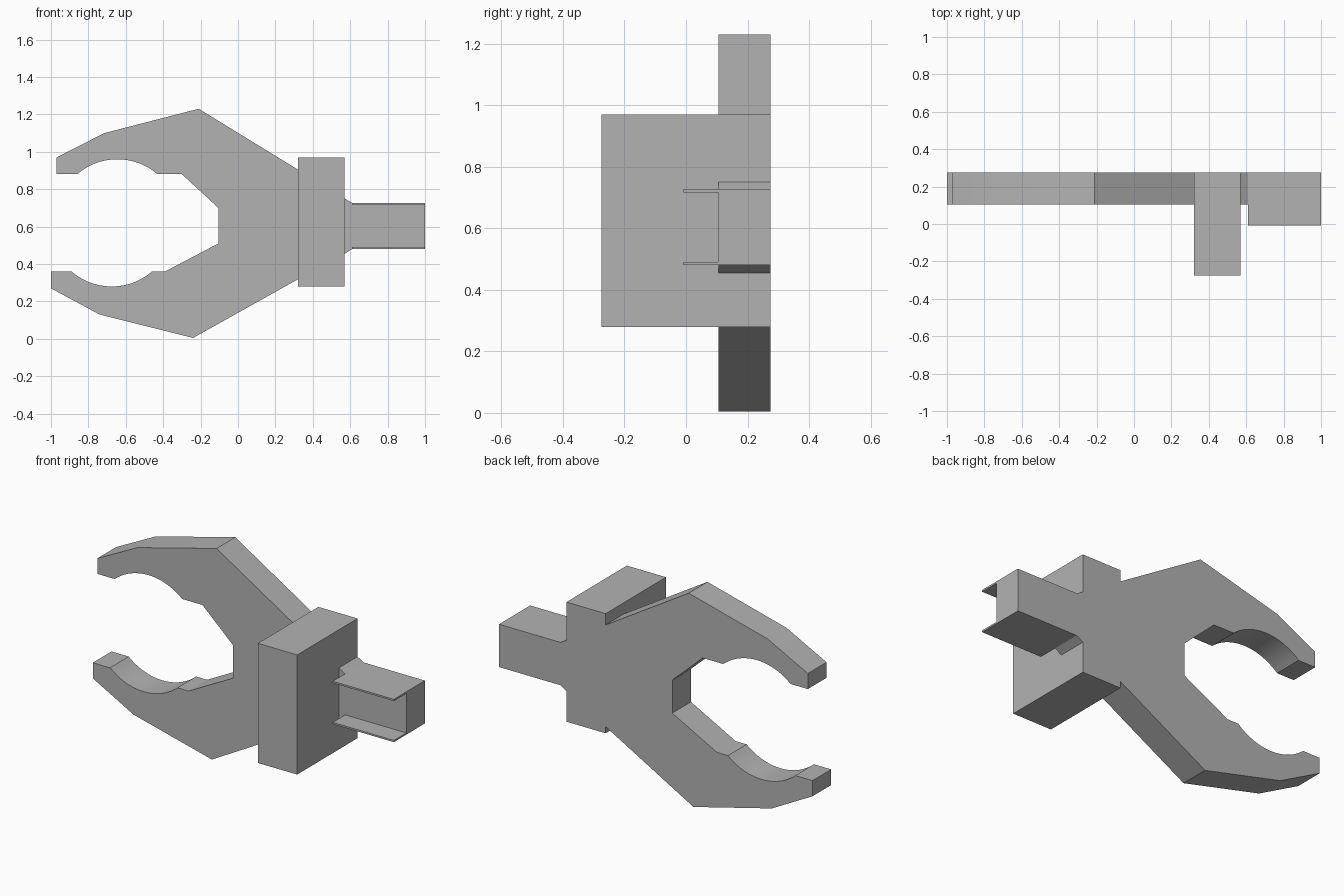
import bpy, bmesh, math

if "Cube" in bpy.data.objects:
    bpy.data.objects.remove(bpy.data.objects["Cube"])

grey = bpy.data.materials.new("plain grey")
grey.use_nodes = True
colour = (0.45, 0.45, 0.45, 1)
grey.diffuse_color = colour
grey.node_tree.nodes["Principled BSDF"].inputs["Base Color"].default_value = colour

BACK = 0.275
PLATE_FRONT = 0.105


def extrude(name, outline, front, back):
    """Extrude an (x, z) outline along y."""
    bm = bmesh.new()
    face = bm.faces.new([bm.verts.new((x, front, z)) for x, z in outline])
    moved = bmesh.ops.extrude_face_region(bm, geom=[face])["geom"]
    bmesh.ops.translate(bm, vec=(0, back - front, 0),
                        verts=[v for v in moved if isinstance(v, bmesh.types.BMVert)])
    bmesh.ops.recalc_face_normals(bm, faces=bm.faces)
    mesh = bpy.data.meshes.new(name)
    bm.to_mesh(mesh)
    bm.free()
    mesh.materials.append(grey)
    obj = bpy.data.objects.new(name, mesh)
    bpy.context.collection.objects.link(obj)
    return obj


def box(name, x0, x1, z0, z1, front, back):
    return extrude(name, [(x0, z0), (x1, z0), (x1, z1), (x0, z1)], front, back)


def arc(x0, x1, z, rise, steps=20):
    """Circular arc between two points at height z, bulging by rise."""
    half = (x1 - x0) / 2
    radius = (half ** 2 + rise ** 2) / (2 * abs(rise))
    sweep = math.asin(half / radius)
    sign = math.copysign(1, rise)
    points = []
    for i in range(steps + 1):
        a = sweep * (2 * i / steps - 1)
        points.append(((x0 + x1) / 2 + radius * math.sin(a),
                       z + sign * radius * (math.cos(a) - math.cos(sweep))))
    return points


# Claw: two jaws joined at the palm, each with a rounded grip
upper_jaw = [(0.32, 0.905), (-0.21, 1.23), (-0.715, 1.10), (-0.97, 0.97), (-0.97, 0.88)]
upper_grip = arc(-0.86, -0.43, 0.88, 0.08)
palm = [(-0.30, 0.88), (-0.105, 0.70), (-0.105, 0.51), (-0.39, 0.36)]
lower_grip = arc(-0.89, -0.46, 0.36, -0.08)[::-1]
lower_jaw = [(-1.0, 0.36), (-1.0, 0.27), (-0.74, 0.13), (-0.24, 0.005), (0.32, 0.318)]
claw = extrude("claw", upper_jaw + upper_grip + palm + lower_grip + lower_jaw,
               PLATE_FRONT, BACK)
bpy.context.view_layer.objects.active = claw
claw.select_set(True)
bpy.ops.object.shade_smooth_by_angle(angle=math.radians(20))

# Wrist block
box("wrist_block", 0.32, 0.57, 0.28, 0.97, -BACK, BACK)

# Tail plate with a flared root
extrude("tail_plate", [(0.57, 0.455), (0.61, 0.48), (1.0, 0.48), (1.0, 0.727),
                       (0.61, 0.727), (0.57, 0.75)], PLATE_FRONT, BACK)

# Thin flanges on the front of the tail
for name, z in (("lower_flange", 0.48), ("upper_flange", 0.717)):
    box(name, 0.61, 1.0, z, z + 0.01, -0.008, PLATE_FRONT)
